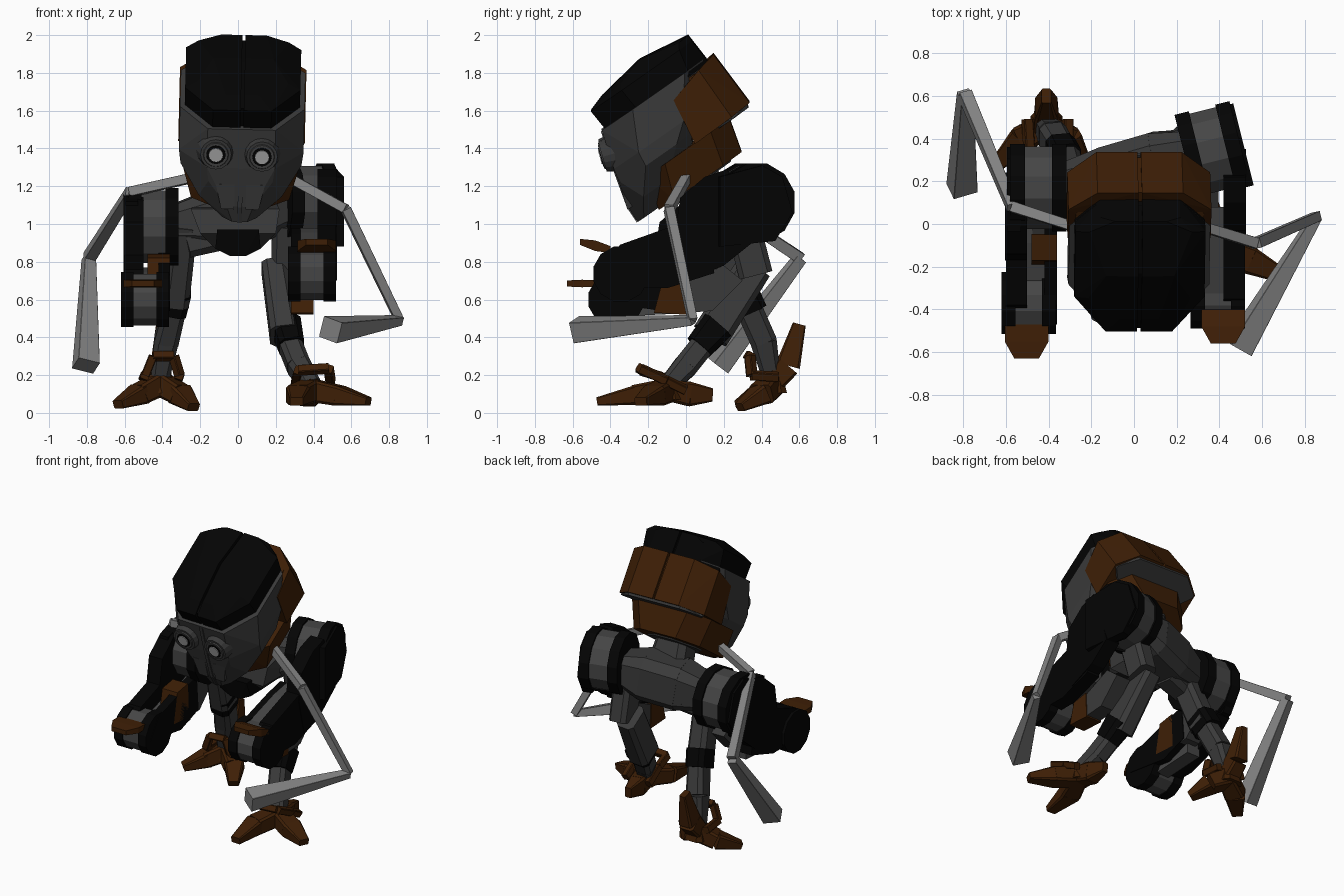
import bpy, bmesh, math
from mathutils import Vector, Matrix

if "Cube" in bpy.data.objects:
    bpy.data.objects.remove(bpy.data.objects["Cube"])


def material(name, r, g, b):
    m = bpy.data.materials.new(name)
    m.diffuse_color = (r, g, b, 1)
    m.use_nodes = True
    m.node_tree.nodes["Principled BSDF"].inputs["Base Color"].default_value = m.diffuse_color
    return m


BLACK = material("black", .0012, .0012, .0012)
GREY = material("dark grey", .042, .042, .042)
BAND = material("band grey", .06, .06, .06)
BROWN = material("brown", .048, .0135, .0018)
STEEL = material("light grey", .23, .23, .23)
LENS = material("lens", .4, .4, .4)


def add_hull(bm, pts):
    vs = [bm.verts.new(p) for p in pts]
    out = bmesh.ops.convex_hull(bm, input=vs)
    junk = {v for v in out["geom_interior"] + out["geom_unused"] if isinstance(v, bmesh.types.BMVert)}
    bmesh.ops.delete(bm, geom=list(junk), context='VERTS')


def finish(name, bm, mat, matrix=None):
    bmesh.ops.dissolve_limit(bm, angle_limit=.02, verts=bm.verts, edges=bm.edges)
    bmesh.ops.recalc_face_normals(bm, faces=bm.faces)
    me = bpy.data.meshes.new(name)
    bm.to_mesh(me)
    bm.free()
    me.materials.append(mat)
    ob = bpy.data.objects.new(name, me)
    bpy.context.collection.objects.link(ob)
    if matrix:
        ob.matrix_world = matrix
    return ob


def hull(name, pts, mat, matrix=None):
    bm = bmesh.new()
    add_hull(bm, pts)
    return finish(name, bm, mat, matrix)


def slab(name, profile, x0, x1, mat, matrix=None):
    """Side profile (y, z) extruded along x."""
    return hull(name, [(x, y, z) for x in (x0, x1) for y, z in profile], mat, matrix)


def limb(name, pts, sizes, mat, ref=(1, 0, 0), bevel=.2):
    """Tapered bars with cut corners along a path; sizes are (width, depth)."""
    bm = bmesh.new()
    for i in range(len(pts) - 1):
        a, b = Vector(pts[i]), Vector(pts[i + 1])
        t = (b - a).normalized()
        r = Vector(ref)
        s = (r - t * r.dot(t)).normalized()
        n = s.cross(t)
        ring = []
        for p, (w, d) in ((a, sizes[i]), (b, sizes[i + 1])):
            c = bevel * min(w, d)
            for sx in (-1, 1):
                for sy in (-1, 1):
                    ring.append(p + s * sx * (w / 2 - c) + n * sy * d / 2)
                    ring.append(p + s * sx * w / 2 + n * sy * (d / 2 - c))
        add_hull(bm, ring)
    return finish(name, bm, mat)


def disc(name, c, r, x0, x1, mat, matrix, sides=12):
    prof = [(c[1] + r * math.cos((i + .5) * math.tau / sides),
             c[2] + r * math.sin((i + .5) * math.tau / sides)) for i in range(sides)]
    return slab(name, prof, x0, x1, mat, matrix)


def drum(name, c, r, x0, x1, matrix):
    w = x1 - x0
    disc(name + "_inner_rim", c, r, x0, x0 + .26 * w, BLACK, matrix)
    disc(name + "_band", c, r * .94, x0 + .2 * w, x1 - .2 * w, BAND, matrix)
    disc(name + "_outer_rim", c, r, x1 - .26 * w, x1, BLACK, matrix)


# Head: stacked octagonal layers, tilted forward with a slight roll
HEAD = (Matrix.Translation((.02, 0, 1.5)) @ Matrix.Rotation(math.radians(1.4), 4, 'Y')
        @ Matrix.Translation((0, 0, -1.5)) @ Matrix.Rotation(math.radians(35), 4, 'X'))


def ring(w, front, back, q, cf=.2, cb=.12, inset=.15, gap=None):
    half = [(w - inset, front), (w, front + cf), (w, back - cb), (w - inset * .8, back)]
    if gap is not None:
        half += [(gap, front), (gap, back)]
        return [(x, p, q) for x, p in half]
    return [(s * x, p, q) for s in (-1, 1) for x, p in half]


def split(name, rings, mat):
    """Left and right halves separated by a narrow groove."""
    for side, s in (("left", -1), ("right", 1)):
        pts = [(s * x, p, q) for r in rings for x, p, q in r]
        hull(f"{name}_{side}", pts, mat, HEAD)


G = .008
split("cap", [ring(.305, .515, 1.165, 1.455, gap=G), ring(.305, .505, 1.157, 1.60, gap=G, cb=.08),
              ring(.24, .60, 1.157, 1.632, gap=G, cf=.12, cb=.06),
              [(G, .875, 1.678), (.16, .875, 1.675)]], BLACK)
hull("cap_core", ring(.28, .53, 1.15, 1.46) + ring(.26, .525, 1.14, 1.60)
     + ring(.2, .875, 1.14, 1.61, cf=.05, cb=.05) + [(.1, .875, 1.655), (-.1, .875, 1.655)], BLACK, HEAD)
hull("face_shell", ring(.33, .495, 1.15, 1.485) + ring(.33, .43, 1.0, 1.28, cf=.16)
     + ring(.32, .42, .9, 1.2, cf=.16) + ring(.22, .375, .75, 1.07, cf=.1)
     + ring(.09, .37, .5, .975, cf=.04, cb=.03, inset=.05), GREY, HEAD)
split("back_plate", [
    [(G, 1.21, 1.475), (.2, 1.21, 1.475), (.335, 1.10, 1.455), (.335, .90, 1.40), (G, .9, 1.40)],
    [(G, 1.22, 1.155), (.2, 1.22, 1.155), (.335, 1.10, 1.15), (.335, .86, 1.145), (G, .86, 1.145)]], BROWN)
hull("back_core", ring(.3, .8, 1.195, 1.45) + ring(.3, .8, 1.2, 1.17), BROWN, HEAD)
hull("back_underside", ring(.325, .88, 1.205, 1.16) + ring(.32, .9, 1.2, 1.138), GREY, HEAD)
hull("jaw_plate", ring(.315, .55, 1.085, 1.15, cf=.12) + ring(.26, .5, 1.035, .965, cf=.1), BROWN, HEAD)
hull("jaw_underside", ring(.2, .55, .98, .98) + ring(.19, .57, .96, .955), GREY, HEAD)
# Face seam and cheek plates
hull("face_seam", [(x, p, q) for x in (-.012, .012) for p, q in
                   ((.488, 1.485), (.423, 1.28), (.412, 1.2), (.367, 1.07), (.365, .975), (.5, 1.2))], GREY, HEAD)
for s in (-1, 1):
    hull("cheek_plate", [(s * x, p + d, q) for d in (-.008, .03) for x, p, q in
                         ((.03, .372, 1.06), (.03, .414, 1.19), (.13, .414, 1.19), (.10, .372, 1.06))], GREY, HEAD)

# Eyes: tapered housing, ring and lens
for s in (-1, 1):
    m = Matrix.Translation((.005 + s * .122, -.40, 1.374 - s * .006)) @ Matrix.Rotation(math.radians(106), 4, 'X')
    for part, r0, r1, z0, z1, mat in (("housing", .11, .082, -.07, .044, GREY),
                                      ("ring", .074, .064, .03, .051, BAND),
                                      ("pupil", .055, .05, .04, .054, BLACK),
                                      ("lens", .041, .037, .045, .058, LENS)):
        bm = bmesh.new()
        bmesh.ops.create_cone(bm, cap_ends=True, segments=16, radius1=r0, radius2=r1, depth=z1 - z0,
                              matrix=Matrix.Translation((0, 0, (z0 + z1) / 2)))
        finish("eye_" + part, bm, mat, m)

# Torso, neck and chest
limb("shoulder_beam", [(-.34, .18, 1.0), (-.12, .22, 1.03), (.12, .29, 1.07), (.28, .34, 1.1)],
     [(.2, .2), (.31, .29), (.31, .29), (.2, .2)], GREY, ref=(0, 0, 1))
limb("neck", [(.02, .2, 1.0), (.02, .04, 1.32)], [(.3, .2), (.22, .2)], GREY)
hull("pelvis", [(x, y, z) for x, y, z in
     ((-.25, .02, 1.08), (.22, .02, 1.08), (-.2, .0, .95), (.2, .0, .95), (-.12, .1, .87), (.12, .1, .87),
      (-.2, .34, .95), (.2, .34, .95), (-.2, .3, 1.12), (.2, .3, 1.12))], GREY)
hull("chest_block", [(x * s, y, z) for s in (-1, 1) for x, y, z in
     ((.11, -.06, .97), (.11, .1, .97), (.12, -.03, .87), (.12, .1, .87), (.04, -.03, .83), (.04, .1, .83))], BLACK)

# Arms: same parts on both sides, the left mirrored and set lower and further forward
MIRROR = Matrix.Scale(-1, 4, (1, 0, 0))


def place(side, y, z=-.13, x=-.08):
    return Matrix.Translation((x, y, z)) @ MIRROR if side == "left" else Matrix.Identity(4)


for side, turn, tilt in (("right", 14, 1), ("left", 0, 0)):
    c = Vector((.37, .345, 1.115))
    spin = (place(side, -.175) @ Matrix.Translation(c)
            @ Matrix.Rotation(math.radians(turn), 4, 'Z') @ Matrix.Translation(-c))
    drum(side + "_shoulder", c, .212, .235, .50, spin)
    slab(side + "_shoulder_cover", [(.14, 1.25), (.37, 1.31), (.48, 1.25), (.535, 1.06), (.44, .91), (.14, .88)],
         .45, .515, BLACK, spin)
    slab(side + "_upper_arm", [(.22, 1.29), (.1, 1.25), (-.03, 1.14), (-.06, .95), (.0, .70), (.2, .78), (.35, .9)],
         .42, .525, BLACK, place(side, -.11))
    fore = place(side, -.03)
    rail = [(.1, 1.05), (-.06, .99), (-.35, .89), (-.45, .72), (-.42, .665), (-.1, .66), (.15, .74)]
    slab(side + "_forearm_outer", rail, .42, .52, BLACK, fore)
    slab(side + "_forearm_inner", [(.08, .98), (-.06, .95), (-.35, .86), (-.44, .72), (-.1, .67), (.1, .74)],
         .28, .34, BLACK, fore)
    slab(side + "_forearm_panel", [(.08, .98), (-.06, .955), (-.33, .87), (-.33, .72), (.08, .74)], .33, .43, BAND,
         place(side, -.03, -.21))
    # Brown guard under the elbow, reaching up between the rails on the left
    top = .70 if side == "right" else .76
    slab(side + "_elbow_guard", [(-.01, top), (-.13, top - .02), (-.17, .53), (.0, .52)], .28, .40, BROWN,
         place(side, -.04, .08))
    slab(side + "_elbow_plate", [(-.01, .69), (.0, .53), (.14, .54), (.3, .70), (.2, .78)], .285, .395, GREY,
         place(side, -.05, .06))
    drum(side + "_hand", Vector((.39, -.345, .735)), .15, .265, .52, place(side, -.025, -.135, -.1))
    # Flat claw over the hand
    hull(side + "_claw", [(x, y, z + dz * h) for x, y, z, h in
         ((.315, -.40, .85 + .015 * tilt, .018), (.52, -.40, .85 + .015 * tilt, .018),
          (.315, -.48, .85 + .035 * tilt, .02 + .008 * tilt), (.52, -.48, .85 + .035 * tilt, .02 + .008 * tilt),
          (.36, -.56, .85 + .055 * tilt, .016), (.475, -.56, .85 + .055 * tilt, .016)) for dz in (-1, 1)],
         BROWN, place(side, -.07, -.165, -.085))

# Legs
limb("right_hip", [(.25, .3, 1.0), (.24, .37, .73)], [(.14, .18), (.13, .18)], GREY)
limb("right_thigh", [(.19, .36, .77), (.245, .13, .41)], [(.13, .19), (.15, .2)], GREY)
limb("right_knee", [(.255, .165, .46), (.285, .07, .35)], [(.155, .18), (.13, .15)], BLACK)
limb("right_shin", [(.26, .12, .40), (.32, .0, .25), (.39, -.10, .14)], [(.12, .13), (.12, .13), (.1, .1)], GREY)
limb("left_hip", [(-.1, .2, .95), (-.28, .17, .9)], [(.18, .18), (.16, .16)], GREY, ref=(0, 0, 1))
limb("left_thigh", [(-.28, .15, 1.0), (-.33, .31, .58)], [(.13, .16), (.14, .17)], GREY)
limb("left_knee", [(-.32, .29, .65), (-.345, .34, .54)], [(.145, .18), (.14, .18)], BLACK)
limb("left_shin", [(-.335, .33, .56), (-.38, .41, .38), (-.41, .45, .2)], [(.12, .14), (.13, .14), (.1, .1)], GREY)

# Feet: hub, two front toes, heel spike and ankle bow
FEET = (("right", (.385, -.1, .12),
         [((.32, -.26, .095), (.31, -.47, .06)), ((.54, -.17, .09), (.69, -.24, .06)), ((.37, .02, .1), (.36, .14, .095))],
         [(.30, -.0, .12), (.31, -.13, .19), (.32, -.24, .225), (.48, -.24, .235), (.49, -.1, .17), (.48, .0, .12)]),
        ("left", (-.41, .46, .155),
         [((-.52, .40, .10), (-.635, .285, .045)), ((-.31, .40, .10), (-.235, .285, .03)), ((-.41, .54, .25), (-.41, .6, .47))],
         [(-.5, .49, .19), (-.49, .34, .2), (-.45, .33, .30), (-.34, .34, .30), (-.31, .35, .2), (-.31, .49, .19)]))
for side, hub, toes, bow in FEET:
    limb(side + "_foot_hub", [(hub[0], hub[1], hub[2] - .05), (hub[0], hub[1], hub[2] + .05)],
         [(.15, .15), (.1, .1)], BROWN)
    for i, (mid, tip) in enumerate(toes):
        ref = (0, 0, 1) if i < 2 else (1, 0, 0)
        limb(f"{side}_toe_{i}", [hub, mid, tip], [(.12, .11), (.105, .13), (.045, .07)], BROWN, ref=ref, bevel=.12)
    limb(side + "_ankle_bow", bow, [(.045, .045)] * len(bow), BROWN, ref=(.3, .5, .8), bevel=.1)

# Thin bent rods with flared ends
limb("right_rod", [(.28, .0, 1.24), (.57, -.09, 1.08), (.855, .035, .49), (.49, -.58, .44)],
     [(.05, .045), (.05, .05), (.045, .045), (.115, .115)], STEEL, ref=(.3, 0, .8), bevel=.02)
limb("left_rod", [(-.26, -.02, 1.24), (-.57, .08, 1.17), (-.79, .605, .82), (-.805, .17, .25)],
     [(.05, .045), (.05, .05), (.06, .06), (.10, .12)], STEEL, ref=(.2, 0, .8), bevel=.02)
